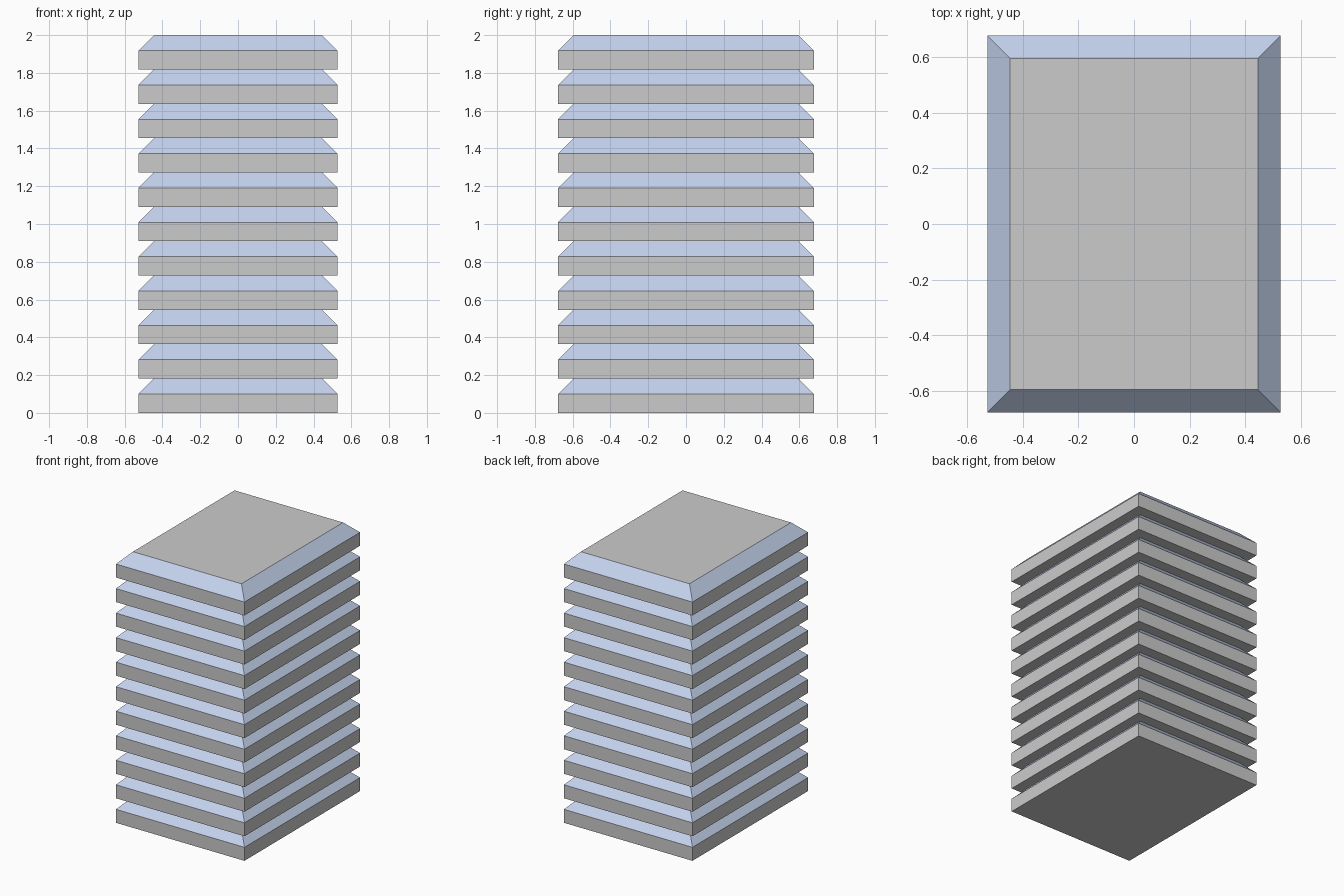
import bpy, bmesh

if "Cube" in bpy.data.objects:
    bpy.data.objects.remove(bpy.data.objects["Cube"])

FLOORS, HEIGHT = 11, 2.0
STEP = HEIGHT / FLOORS
BAND = 0.1               # upright parapet height
HX, HY = 0.527, 0.677    # half footprint
INSET = 0.082            # glazing leans in by this much

concrete = bpy.data.materials.new("concrete")
concrete.diffuse_color = (0.8, 0.8, 0.8, 1)
concrete.use_nodes = True
concrete.node_tree.nodes["Principled BSDF"].inputs["Base Color"].default_value = concrete.diffuse_color
glass = bpy.data.materials.new("glass")
glass.diffuse_color = (0.55, 0.65, 0.85, 1)
glass.use_nodes = True
glass.node_tree.nodes["Principled BSDF"].inputs["Base Color"].default_value = glass.diffuse_color

bm = bmesh.new()


def ring(inset, z):
    x, y = HX - inset, HY - inset
    return [bm.verts.new((sx * x, sy * y, z))
            for sx, sy in ((-1, -1), (1, -1), (1, 1), (-1, 1))]


def bridge(low, high, mat):
    for i in range(4):
        j = (i + 1) % 4
        bm.faces.new((low[i], low[j], high[j], high[i])).material_index = mat


# Each floor: upright band, then glazing sloping in; soffits join the floors
top = None
for n in range(FLOORS):
    z = n * STEP
    foot, sill, head = ring(0, z), ring(0, z + BAND), ring(INSET, z + STEP)
    if top:
        bridge(top, foot, 0)
    else:
        bm.faces.new(foot[::-1])
    bridge(foot, sill, 0)
    bridge(sill, head, 1)
    top = head

# Flat roof
bm.faces.new(top)

mesh = bpy.data.meshes.new("office_tower")
bm.to_mesh(mesh)
bm.free()
mesh.materials.append(concrete)
mesh.materials.append(glass)
tower = bpy.data.objects.new("office_tower", mesh)
bpy.context.collection.objects.link(tower)
